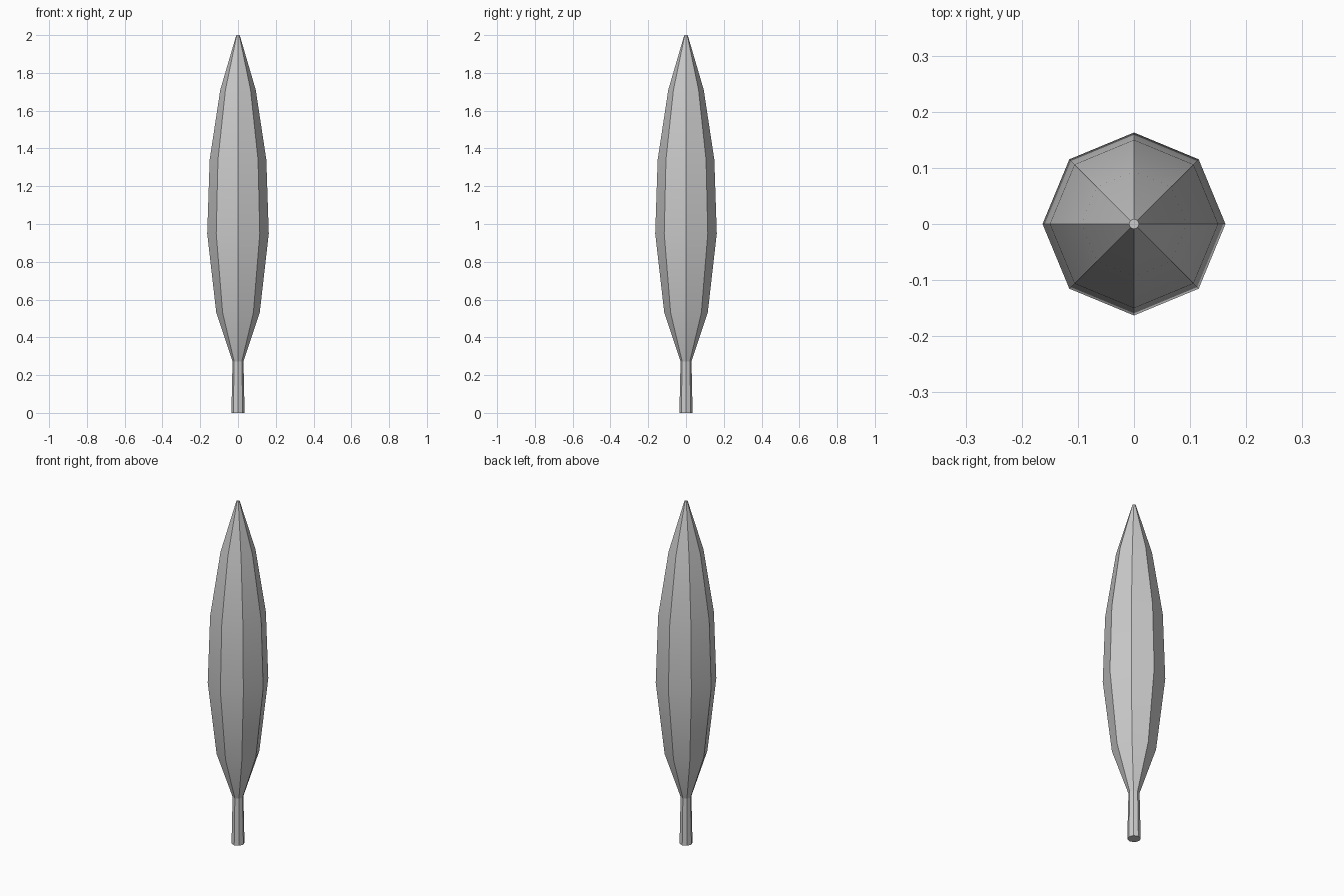
import bpy, bmesh, math

if "Cube" in bpy.data.objects:
    bpy.data.objects.remove(bpy.data.objects["Cube"])

SIDES = 8


def lathe(name, profile):
    """Capped eight-sided solid from (radius, z) rings."""
    bm = bmesh.new()
    rings = []
    for r, z in profile:
        rings.append([bm.verts.new((r * math.cos(math.tau * i / SIDES),
                                    r * math.sin(math.tau * i / SIDES), z))
                      for i in range(SIDES)])
    for low, high in zip(rings, rings[1:]):
        for i in range(SIDES):
            j = (i + 1) % SIDES
            bm.faces.new((low[i], low[j], high[j], high[i]))
    bm.faces.new(rings[0][::-1])
    bm.faces.new(rings[-1])
    mesh = bpy.data.meshes.new(name)
    bm.to_mesh(mesh)
    bm.free()
    obj = bpy.data.objects.new(name, mesh)
    bpy.context.collection.objects.link(obj)
    bpy.ops.object.select_all(action='DESELECT')
    obj.select_set(True)
    bpy.context.view_layer.objects.active = obj
    bpy.ops.object.shade_smooth_by_angle(angle=math.radians(30))
    return obj


# Short, slightly tapered trunk
lathe("trunk", [(0.035, 0), (0.029, 0.275)])

# Tall spindle-shaped foliage
lathe("foliage", [(0.028, 0.27), (0.115, 0.53), (0.163, 0.95),
                  (0.150, 1.34), (0.094, 1.71), (0.009, 2.0)])
